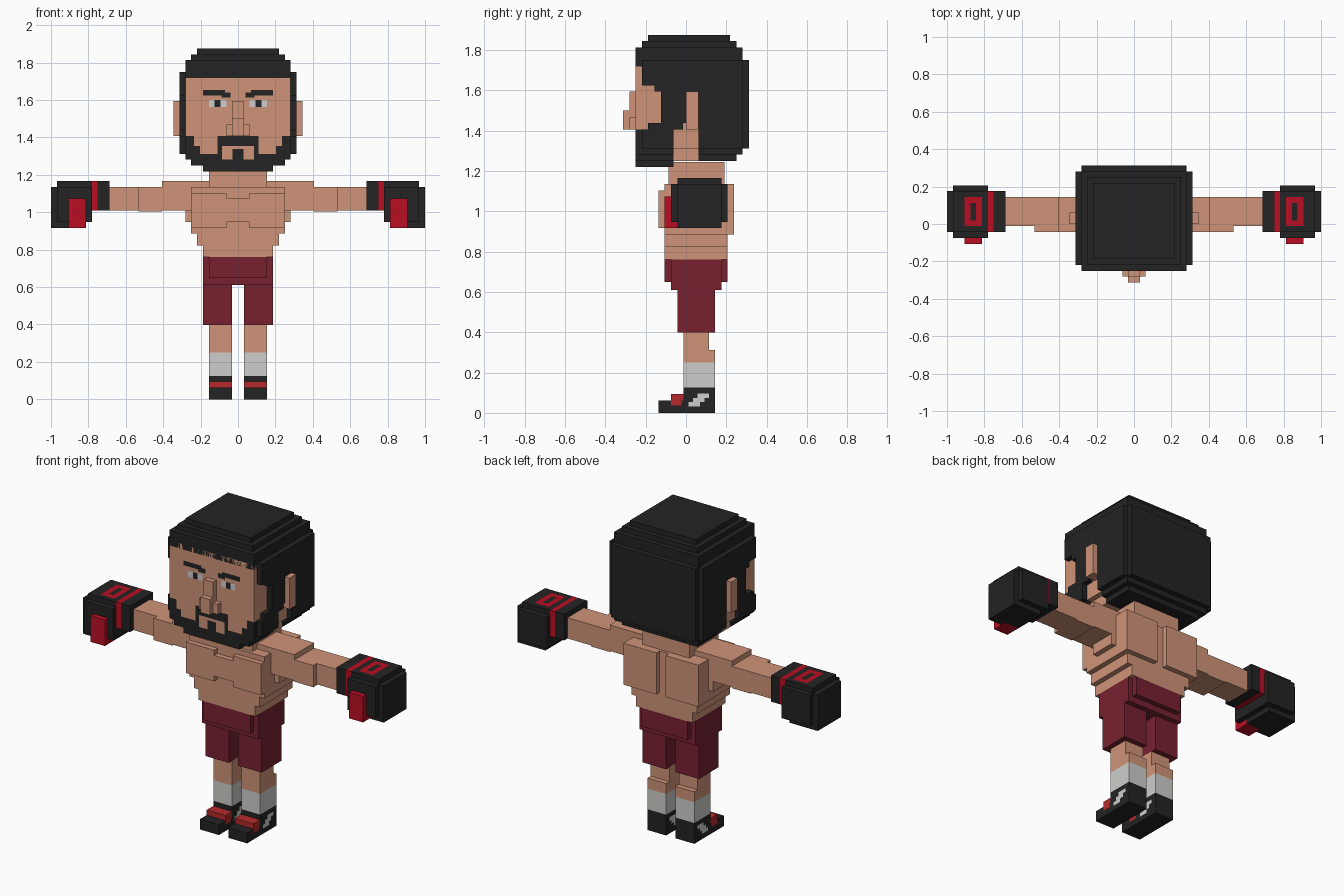
import bpy, bmesh
from itertools import product

if "Cube" in bpy.data.objects:
    bpy.data.objects.remove(bpy.data.objects["Cube"])

U = 1 / 32  # block size


def material(name, r, g, b):
    m = bpy.data.materials.new(name)
    m.diffuse_color = (*[((c / 255 + 0.055) / 1.055) ** 2.4 for c in (r, g, b)], 1)
    m.use_nodes = True
    m.node_tree.nodes["Principled BSDF"].inputs["Base Color"].default_value = m.diffuse_color
    return m


S = material("skin", 207, 148, 121)
K = material("black", 35, 35, 35)
R = material("glove red", 186, 15, 36)
M = material("shorts maroon", 119, 33, 48)
W = material("off white", 206, 206, 204)
T = material("shoe red", 182, 42, 44)


def box(col, x0, x1, y0, y1, z0, z1):
    return [tuple(round(v, 3) for v in p) for p in ((x0, x1), (y0, y1), (z0, z1))] + [col]


def mid(col, half, *yz):
    """Box centred on x = 0."""
    return box(col, -half, half, *yz)


def build(name, boxes, lift=0.0, shift=-0.012, side=0):
    """Outer skin of a union of boxes in block units; later boxes recolour.
    side 0 mirrors across x, +1 / -1 builds one side only."""
    flipped = [[(-b[0][1], -b[0][0]), *b[1:]] for b in boxes]
    solid = boxes if side > 0 else flipped if side < 0 else [b for p in zip(boxes, flipped) for b in p]
    grid = [sorted({v for b in solid for v in b[a]}) for a in range(3)]
    cells = {}
    for b in solid:
        spans = [range(grid[a].index(b[a][0]), grid[a].index(b[a][1])) for a in range(3)]
        for c in product(*spans):
            cells[c] = b[3]
    used = list(dict.fromkeys(cells.values()))
    bm = bmesh.new()
    verts = {}

    def vert(k):
        if k not in verts:
            x, y, z = (grid[a][k[a]] * U for a in range(3))
            verts[k] = bm.verts.new((x, y + shift, z + lift))
        return verts[k]

    for c, col in cells.items():
        for a, s in product(range(3), (0, 1)):
            n = list(c)
            n[a] += 2 * s - 1
            if tuple(n) in cells:
                continue
            ring = []
            for p, q in ((0, 0), (1, 0), (1, 1), (0, 1)):
                k = list(c)
                k[a] += s
                k[(a + 1) % 3] += p
                k[(a + 2) % 3] += q
                ring.append(vert(tuple(k)))
            f = bm.faces.new(ring if s else ring[::-1])
            f.material_index = used.index(col)
    me = bpy.data.meshes.new(name)
    bm.to_mesh(me)
    bm.free()
    for m in used:
        me.materials.append(m)
    bpy.context.collection.objects.link(bpy.data.objects.new(name, me))


# hair: stepped crown, stepped nape, sides with slanted sideburns
hair = [mid(K, 7 + i, -6 - i, 7 + i, 55, 60 - max(i, 0)) for i in range(3)]
hair += [mid(K, 8 + i, 2, 8 + i, 40 + i, 56) for i in range(2)]
hair += [mid(K, 10, 2, 9, 42, 56), mid(K, 9, 2, 10, 42, 56), mid(K, 10, -7, 9, 55, 56)]
hair += [box(K, 9, 10, -7, 2, 52, 56), box(K, 9, 10, -5, 2, 51, 52)]
hair += [box(K, 9, 10, y, 0, z, 51) for y, z in ((-2.5, 49), (-3, 47), (-4, 46))]
build("hair", hair, shift=0)

# face: skull and jaw, beard stepping in towards the chin
face = [mid(S, 9, -8, 2, 42, 56), mid(S, 8, -3, 2, 40, 42)]
face += [mid(K, w, -8, -2, z, z + 1) for w, z in ((6, 39), (8, 40), (9, 41))]
face += [mid(K, 9, -8, -2, 42, 45), box(K, 9, 10, -7, -2, 42, 45), box(K, 9, 10, -6, -0.5, 45, 46)]


def paint(col, x0, x1, z0, z1):
    return box(col, x0, x1, -8, -7, z0, z1)


# bare cheeks, mouth gap, goatee strip
face += [paint(S, 3.5, 6.5, 42, 45), paint(S, 6.5, 7.5, 43.3, 45),
         paint(S, 0, 2.7, 41, 43.3), paint(K, 0, 0.9, 41, 42.8)]
# eyes and brows
face += [paint(W, 2, 5, 50, 51.2), paint(K, 3, 4, 50, 51.2),
         paint(K, 2.2, 6, 52, 52.9), paint(K, 1.3, 2.8, 51.6, 52.5)]
build("face", face, shift=0)
build("nose", [mid(S, 1, -9, -8, 45, 51), mid(S, 2, -9, -8, 45, 47), mid(S, 1, -10, -8, 45, 48)], shift=0)
build("ears", [box(S, 9, 11, 0, 2, 45, 51)], shift=0)

# torso: neck, tapering trunk, pectorals, shoulder blades
torso = [mid(S, 6 + i, -3, 7, 24 + 2 * i, 36) for i in range(3)]
torso += [mid(S, 5, -2.4, 6.5, 36, 39.5), mid(S, 8, -1, 5, 36, 37), mid(S, 9, 0, 5, 30, 32)]
torso += [box(S, 2, 8, -4, -3, 29, 35), mid(S, 2, -4, -3, 30, 34), box(S, 1, 8, 7, 8, 28, 36)]
build("torso", torso, lift=0.01)

# shorts: waist, raised front and back, two legs
build("shorts", [mid(M, 6, -2, 6, 19.8, 24.6), mid(M, 5, -3, 7, 21, 24.6),
                 box(M, 1, 6, -1, 5, 13, 20)], lift=-0.008)

for side, label in ((1, "left_"), (-1, "right_")):
    # shoulder, upper arm, forearm
    arm = [box(S, 8, 13, -1, 5, 32, 37), box(S, 13, 17, -1, 5, 31.8, 36), box(S, 17, 22, 0, 5, 32, 36)]
    build(label + "arm", arm, 0.01, side=side)

    # boxing glove: cuff with stripe, rounded fist, ring patch, thumb
    glove = [box(K, 22, 25, -1, 6, 32, 37), box(R, 24, 25, -1, 6, 32, 37)]
    glove += [box(K, 25, 31, -2, 7, 30, 36), box(K, 25, 31, -1, 6, 30, 37), box(K, 26, 32, -1, 6, 29, 36)]
    glove += [box(R, 26, 29, 0, 5, 36.5, 37), box(K, 27, 28, 1, 4, 36.5, 37), box(R, 26, 29, -3, 0, 29, 34)]
    build(label + "glove", glove, 0.01, side=side)

    # calf and sock
    leg = [box(S, 1, 5, 0, 4, 8, 12.8), box(S, 1, 5, 0, 5, 8, 10), box(W, 1, 5, 0, 5, 4, 8)]
    build(label + "leg", leg, side=side)

    # shoe: heel, toe, red tongue, slanted pale flash
    shoe = [box(K, 1, 5, 0, 5, 0, 4), box(K, 1, 5, -4, 0, 0, 2), box(T, 1, 5, -2, 0, 2, 3),
            box(T, 1, 5, -2, -0.3, 1.2, 2)]
    shoe += [box(W, 1, 5, 0.8 + 0.7 * i, 2.6 + 0.7 * i, 1 + 0.7 * i, 1.7 + 0.7 * i) for i in range(3)]
    build(label + "shoe", shoe, side=side)
